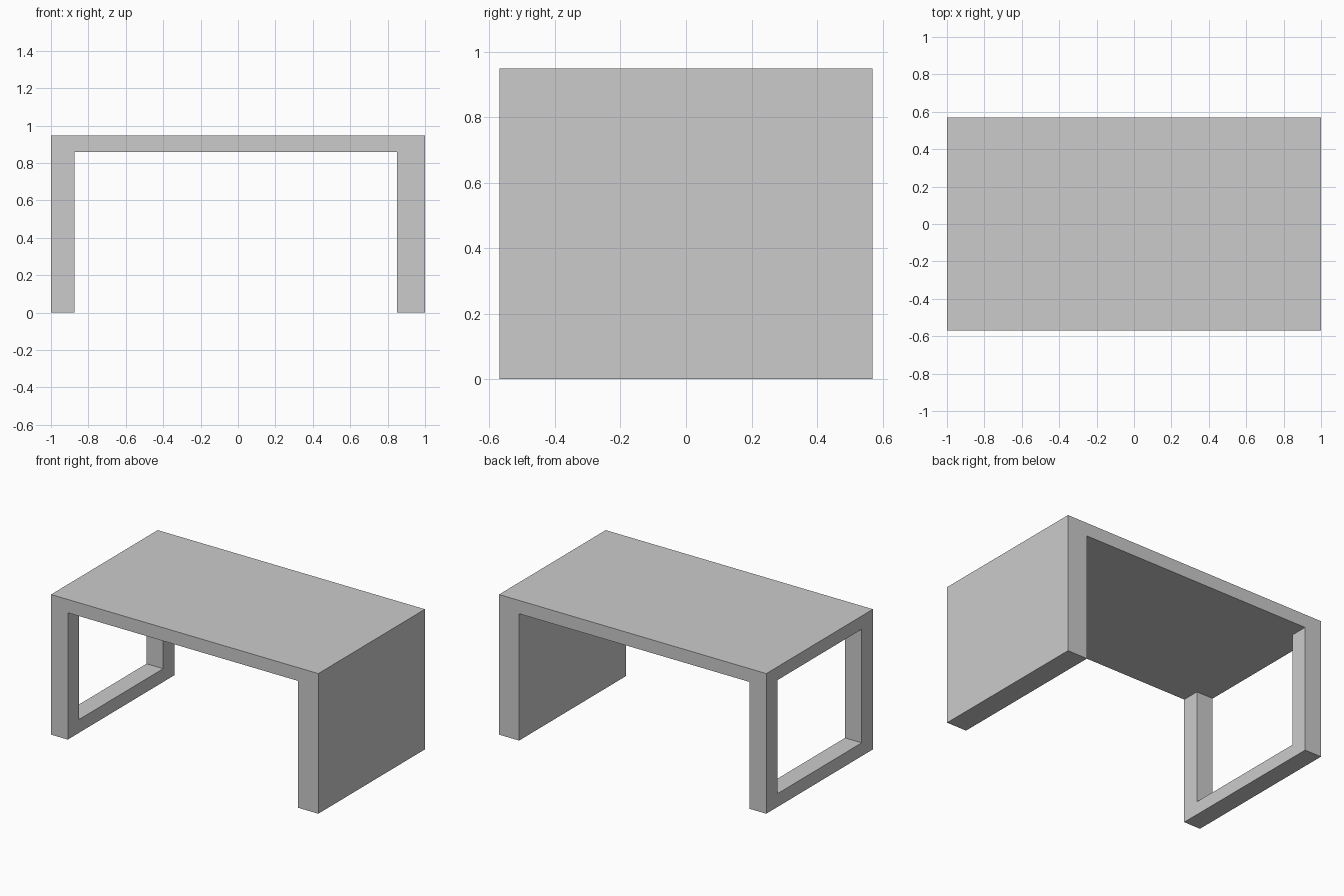
import bpy, bmesh
from mathutils import Vector

if "Cube" in bpy.data.objects:
    bpy.data.objects.remove(bpy.data.objects["Cube"])

W, D, H = 1.0, 0.57, 0.948     # half width, half depth, height
UNDER = 0.858                  # underside of the top
FRAME_X, PANEL_X = -0.875, 0.85
POST, RAIL = 0.12, 0.09


def prism(name, points, sweep):
    """Closed polygon swept along a vector into a solid."""
    bm = bmesh.new()
    face = bm.faces.new([bm.verts.new(p) for p in points])
    new = bmesh.ops.extrude_face_region(bm, geom=[face])["geom"]
    bmesh.ops.translate(bm, vec=Vector(sweep),
                        verts=[v for v in new if isinstance(v, bmesh.types.BMVert)])
    bmesh.ops.recalc_face_normals(bm, faces=bm.faces)
    mesh = bpy.data.meshes.new(name)
    bm.to_mesh(mesh)
    bm.free()
    obj = bpy.data.objects.new(name, mesh)
    bpy.context.collection.objects.link(obj)
    return obj


# Table body: top, left leg and solid right panel in one arch
arch = [(-W, 0), (-W, H), (W, H), (W, 0),
        (PANEL_X, 0), (PANEL_X, UNDER), (FRAME_X, UNDER), (FRAME_X, 0)]
table = prism("table_body", [(x, -D, z) for x, z in arch], (0, 2 * D, 0))

# Opening that turns the left leg into a frame, flush with the underside
y = D - POST
opening = [(-y, RAIL), (y, RAIL), (y, UNDER), (-y, UNDER)]
cutter = prism("frame_opening_cutter", [(-W - 0.1, a, z) for a, z in opening],
               (W + 0.1 + FRAME_X + 0.05, 0, 0))
cut = table.modifiers.new("frame_opening", 'BOOLEAN')
cut.operation = 'DIFFERENCE'
cut.solver = 'EXACT'
cut.object = cutter

# Apply the cut and drop the cutter
bpy.context.view_layer.objects.active = table
bpy.ops.object.modifier_apply(modifier=cut.name)
bpy.data.objects.remove(cutter, do_unlink=True)
